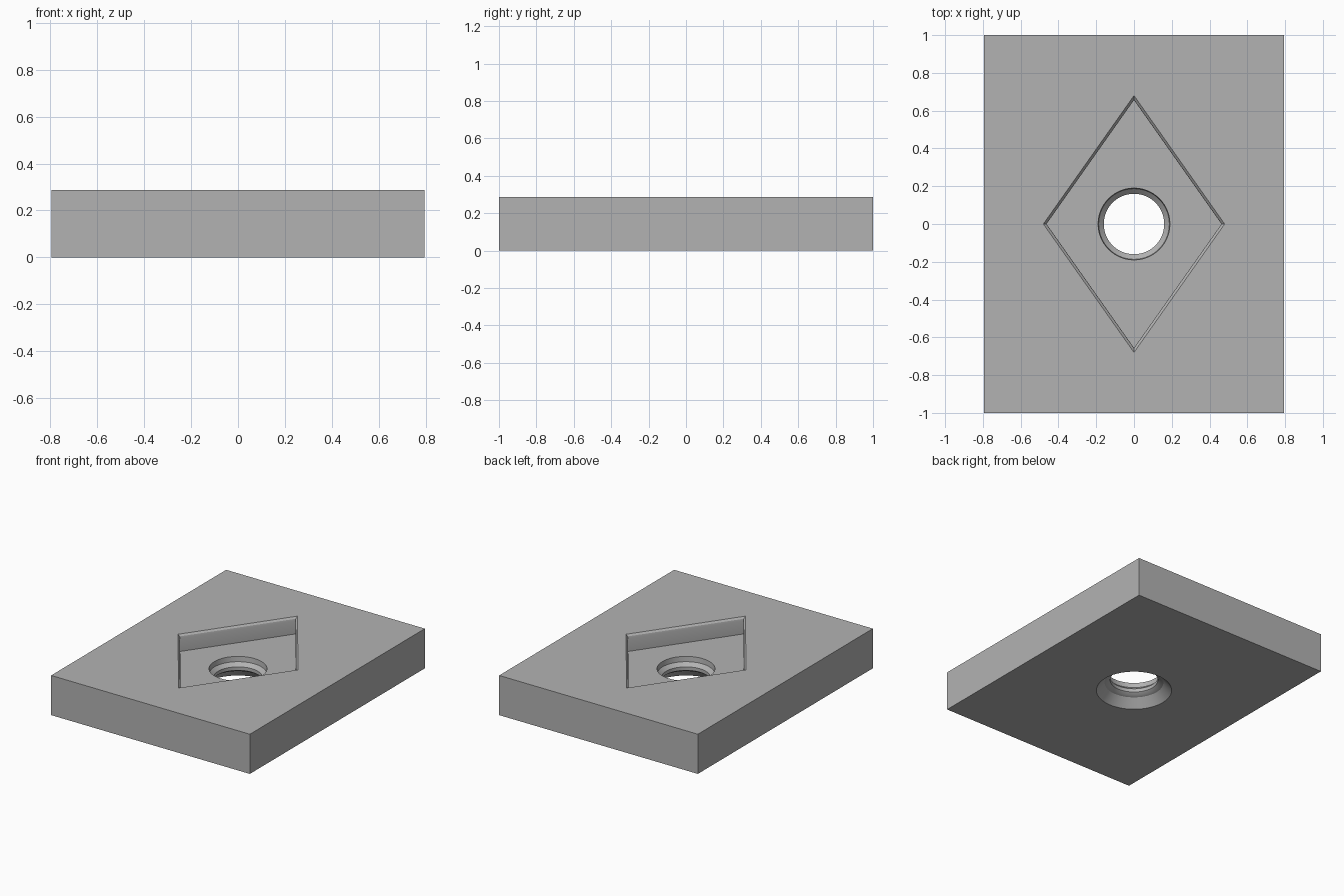
import bpy, bmesh, math

default = bpy.data.objects.get("Cube")
if default:
    bpy.data.objects.remove(default, do_unlink=True)

steel = bpy.data.materials.new("steel grey")
steel.use_nodes = True
COLOUR = (0.45, 0.45, 0.45, 1)
steel.diffuse_color = COLOUR
steel.node_tree.nodes["Principled BSDF"].inputs["Base Color"].default_value = COLOUR

WIDTH, LENGTH, TOP, FLOOR = 1.59, 2.0, 0.287, 0.167


def loft(name, profile, sides, rx=1.0, ry=1.0):
    """Closed solid from stacked rings; profile lists (radius, height)."""
    bm = bmesh.new()
    rings = []
    for r, z in profile:
        angles = [2 * math.pi * i / sides for i in range(sides)]
        rings.append([bm.verts.new((r * rx * math.cos(a), r * ry * math.sin(a), z)) for a in angles])
    for low, high in zip(rings, rings[1:]):
        for i in range(sides):
            j = (i + 1) % sides
            bm.faces.new((low[i], low[j], high[j], high[i]))
    bm.faces.new(rings[0][::-1])
    bm.faces.new(rings[-1])
    mesh = bpy.data.meshes.new(name)
    bm.to_mesh(mesh)
    bm.free()
    mesh.materials.append(steel)
    obj = bpy.data.objects.new(name, mesh)
    bpy.context.collection.objects.link(obj)
    return obj


def cut(target, cutter):
    bpy.context.view_layer.objects.active = target
    mod = target.modifiers.new("cut", "BOOLEAN")
    mod.operation = "DIFFERENCE"
    mod.solver = "EXACT"
    mod.object = cutter
    bpy.ops.object.modifier_apply(modifier=mod.name)
    bpy.data.objects.remove(cutter, do_unlink=True)


# Rectangular plate
bpy.ops.mesh.primitive_cube_add(size=1, location=(0, 0, TOP / 2))
plate = bpy.context.object
plate.name = "plate"
plate.scale = (WIDTH, LENGTH, TOP)
bpy.ops.object.transform_apply(location=True, rotation=False, scale=True)
plate.data.materials.append(steel)

# Diamond pocket with an eased top edge
pocket = [(0.965, FLOOR), (0.965, TOP - 0.025), (0.972, TOP - 0.012),
          (1.0, TOP), (1.0, TOP + 0.1)]
cut(plate, loft("pocket_cutter", pocket, 4, 0.48, 0.68))

# Stepped through hole, flared underneath
hole = [(0.252, -0.1), (0.252, 0), (0.197, 0.06), (0.18, 0.065), (0.16, 0.08),
        (0.16, 0.105), (0.187, 0.13), (0.19, FLOOR), (0.19, TOP + 0.1)]
cut(plate, loft("hole_cutter", hole, 64))

bpy.ops.object.select_all(action="DESELECT")
plate.select_set(True)
bpy.context.view_layer.objects.active = plate
bpy.ops.object.shade_smooth_by_angle(angle=math.radians(30))
